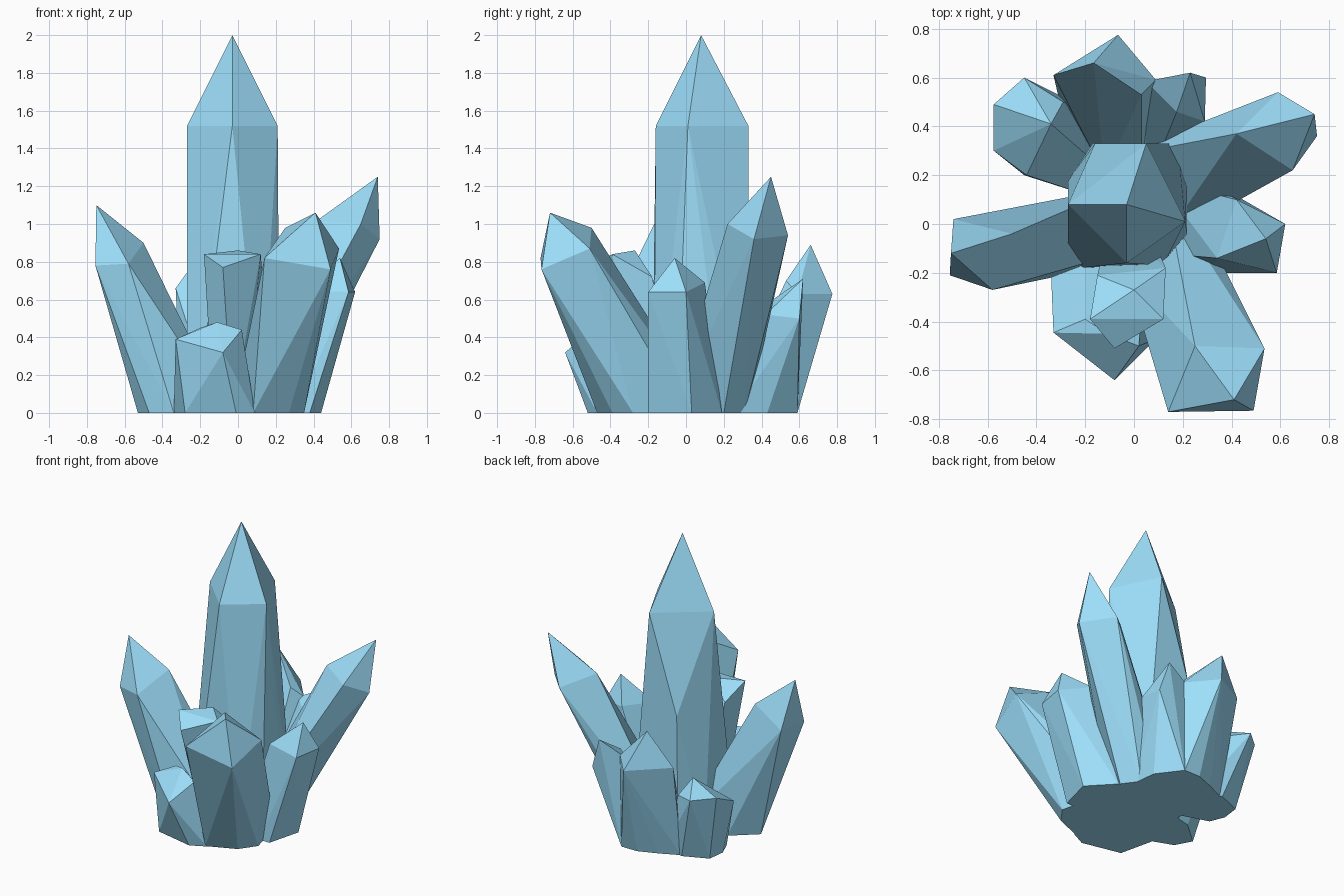
import bpy
import bmesh

mat = bpy.data.materials.new("ice_blue")
mat.diffuse_color = (0.34, 0.74, 0.97, 1)


def crystal(name, tip, shoulder, foot):
    """Faceted crystal: pointed tip, tilted shoulder ring and a foot outline on the ground."""
    bm = bmesh.new()
    for p in [tip] + shoulder + [(x, y, 0) for x, y in foot]:
        bm.verts.new(p)
    bmesh.ops.convex_hull(bm, input=bm.verts[:])
    loose = [v for v in bm.verts if not v.link_faces]
    bmesh.ops.delete(bm, geom=loose, context='VERTS')
    bmesh.ops.dissolve_limit(bm, angle_limit=0.02, verts=bm.verts[:], edges=bm.edges[:])
    bmesh.ops.recalc_face_normals(bm, faces=bm.faces[:])
    me = bpy.data.meshes.new(name)
    bm.to_mesh(me)
    bm.free()
    me.materials.append(mat)
    bpy.context.collection.objects.link(bpy.data.objects.new(name, me))


# tall central crystal
crystal("central_crystal", (-.03, .08, 2),
        [(-.27, .08, 1.52), (-.03, -.16, 1.52), (.21, .01, 1.52), (.05, .33, 1.52), (-.16, .33, .86)],
        [(-.27, -.14), (-.22, -.18), (.12, -.17), (.22, -.05),
         (.22, .2), (.18, .33), (-.17, .33), (-.27, .18)])

# large leaning crystals, feet running in under the centre
crystal("back_right_crystal", (.74, .45, 1.25),
        [(.42, .37, 1.02), (.65, .22, 1.0), (.75, .36, .92), (.59, .54, .94)],
        [(.28, .2), (.2, .31), (.08, .33), (-.1, .27), (.11, -.08)])
crystal("left_crystal", (-.75, -.12, 1.10),
        [(-.50, -.04, .90), (-.58, -.27, .79), (-.755, -.21, .78), (-.74, .02, .80)],
        [(-.53, -.06), (-.37, .08), (-.06, .15), (-.06, -.12), (-.34, -.22), (-.47, -.17)])
crystal("front_right_crystal", (.41, -.72, 1.06),
        [(.25, -.50, .98), (.14, -.77, .82), (.49, -.765, .76), (.535, -.51, .87)],
        [(.08, -.47), (.27, -.39), (.35, -.28), (.28, 0), (.13, .12), (-.03, -.2)])
crystal("back_crystal", (-.165, .66, .89),
        [(-.33, .61, .66), (-.065, .775, .63), (.09, .59, .63), (.03, .53, .70), (-.16, .55, .68)],
        [(-.30, .48), (-.17, .54), (-.04, .59), (.08, .59), (.03, .2), (-.12, .2)])

# small outer crystals
crystal("right_crystal", (.54, -.06, .82),
        [(.62, 0, .64), (.585, -.20, .64), (.42, .10, .69), (.34, -.14, .65)],
        [(.44, .03), (.38, -.2), (.3, -.2), (.29, .19), (.1, .18), (.12, -.12)])
crystal("front_middle_crystal", (0, -.27, .86),
        [(-.18, -.39, .84), (-.08, -.51, .77), (.12, -.39, .84), (.13, -.18, .72), (-.15, -.21, .75)],
        [(-.13, -.2), (-.03, -.3), (.04, -.18), (.05, 0), (-.1, 0)])
crystal("front_left_crystal", (-.11, -.45, .48),
        [(-.33, -.445, .39), (-.08, -.64, .32), (.02, -.50, .44), (-.20, -.39, .45)],
        [(-.34, -.2), (-.28, -.46), (-.01, -.52), (.09, -.47), (.05, -.1), (-.2, -.1)])
crystal("back_left_crystal", (-.34, .41, .52),
        [(-.45, .60, .46), (-.575, .49, .47), (-.575, .30, .38), (-.44, .20, .34), (-.29, .50, .42)],
        [(-.31, .49), (-.475, .42), (-.49, .3), (-.45, .2), (-.2, .12), (-.1, .2), (-.15, .45)])
crystal("back_right_small_crystal", (.23, .62, .71),
        [(.05, .585, .62), (.295, .60, .50), (.29, .42, .52), (.175, .46, .60)],
        [(.08, .59), (.2, .43), (.22, .25), (.05, .15), (-.06, .4)])
